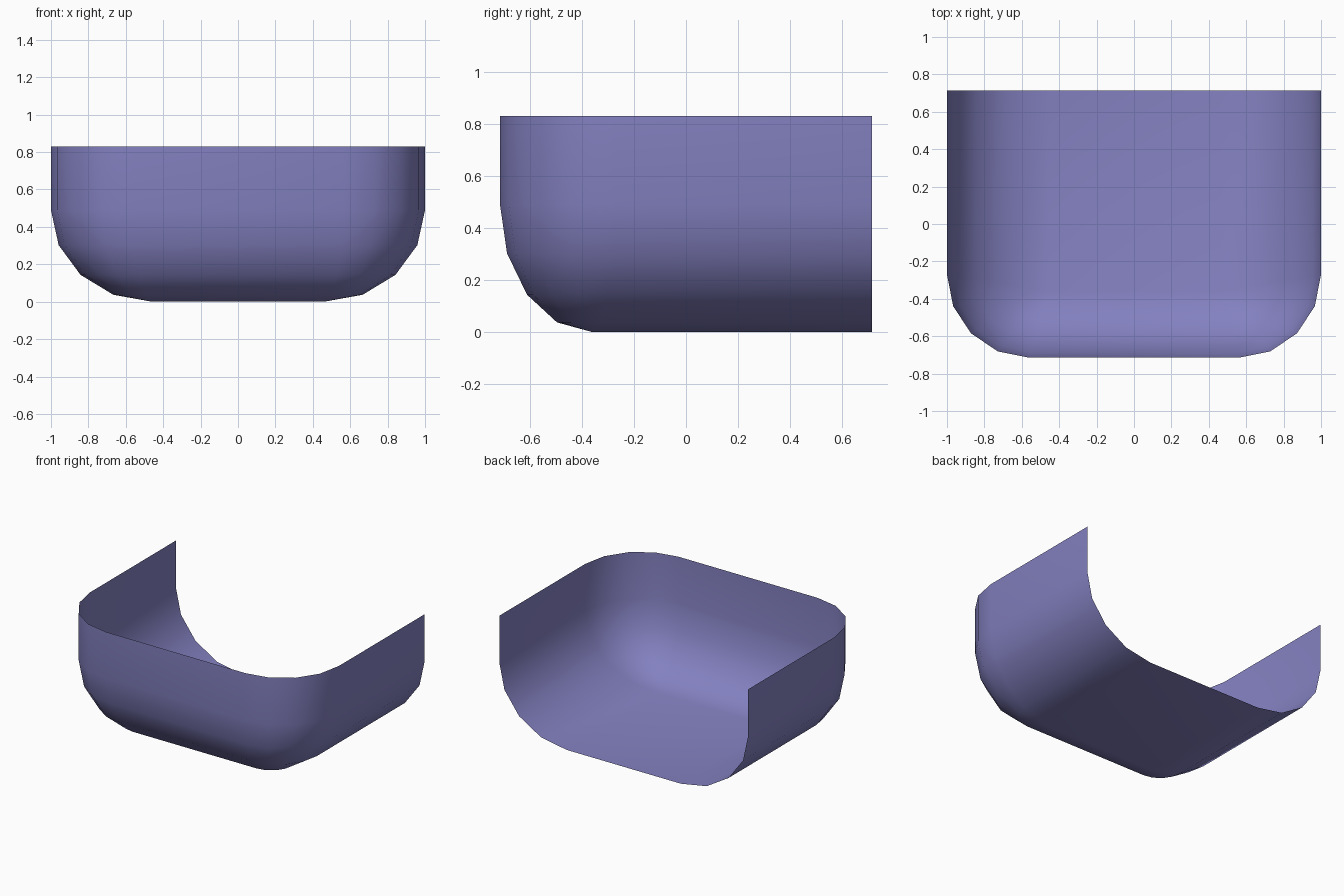
import bpy, bmesh, math

if "Cube" in bpy.data.objects:
    bpy.data.objects.remove(bpy.data.objects["Cube"])

HALF_X, HALF_Y, TOP_Z = 1.0, 0.715, 0.83
BEND_X, BEND_Y, BEND_Z = 0.54, 0.355, 0.49   # rounding of the bottom edges
CORNER_X, CORNER_Y = 0.44, 0.445             # rounding of the front corners
STEPS = 4


def ring(z, c):
    """U-shaped outline, open at the back; c runs from 0 (floor) to 1 (walls)."""
    x, y = HALF_X - BEND_X * (1 - c), -HALF_Y + BEND_Y * (1 - c)
    rx, ry = CORNER_X * c, CORNER_Y * c
    right = [(x, HALF_Y, z)]
    for i in range(STEPS + 1):
        a = math.pi / 2 * i / STEPS
        right.append((x - rx * (1 - math.cos(a)), y + ry * (1 - math.sin(a)), z))
    return right + [(-px, py, pz) for px, py, pz in reversed(right)]


# Stack of outlines: rim, then the curve down to the floor
rings = [ring(TOP_Z, 1)]
for k in range(STEPS + 1):
    a = math.pi / 2 * k / STEPS
    rings.append(ring(BEND_Z * (1 - math.sin(a)), max(0.0, math.cos(a))))

bm = bmesh.new()
rows = [[bm.verts.new(p) for p in r] for r in rings]
for upper, lower in zip(rows, rows[1:]):
    for i in range(len(upper) - 1):
        bm.faces.new((upper[i], upper[i + 1], lower[i + 1], lower[i]))
# Floor
bm.faces.new(rows[-1])
bmesh.ops.remove_doubles(bm, verts=bm.verts, dist=0.0005)
bmesh.ops.recalc_face_normals(bm, faces=bm.faces)
# Make sure the outside of the shell faces outward
bm.normal_update()
floor = min(bm.faces, key=lambda f: f.calc_center_median().z)
if floor.normal.z > 0:
    bmesh.ops.reverse_faces(bm, faces=bm.faces)
for f in bm.faces:
    f.smooth = True

mesh = bpy.data.meshes.new("open_shell")
bm.to_mesh(mesh)
bm.free()
shell = bpy.data.objects.new("open_shell", mesh)
bpy.context.collection.objects.link(shell)

mat = bpy.data.materials.new("soft violet")
mat.diffuse_color = (0.23, 0.22, 0.53, 1)
mat.use_nodes = True
mat.node_tree.nodes["Principled BSDF"].inputs["Base Color"].default_value = mat.diffuse_color
mesh.materials.append(mat)
